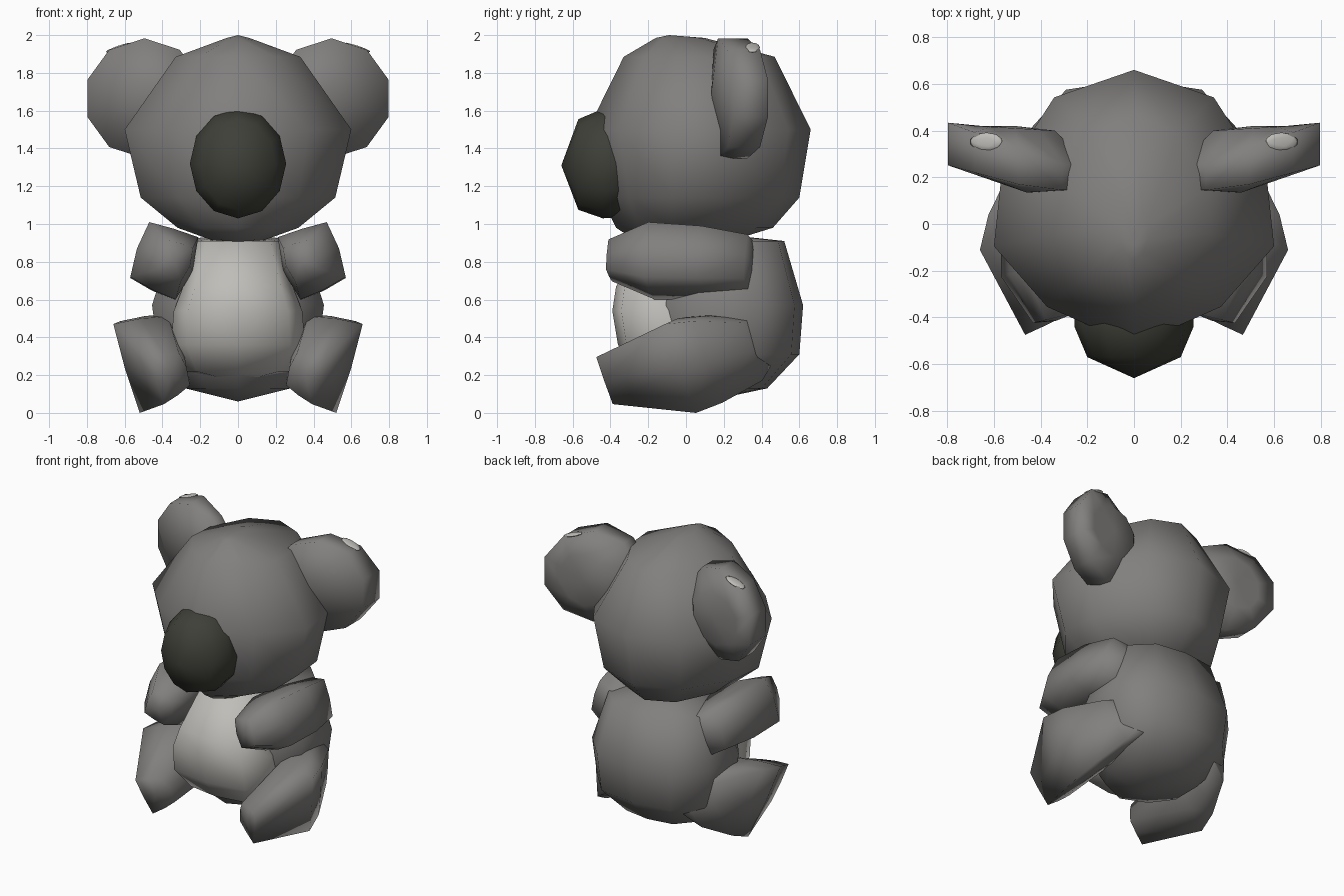
import bpy, bmesh, math
from mathutils import Matrix, Vector

if "Cube" in bpy.data.objects:
    bpy.data.objects.remove(bpy.data.objects["Cube"])


def material(name, rgb):
    m = bpy.data.materials.new(name)
    m.diffuse_color = (*rgb, 1)
    m.use_nodes = True
    m.node_tree.nodes["Principled BSDF"].inputs["Base Color"].default_value = m.diffuse_color
    return m


GREY = material("grey fur", (0.222, 0.215, 0.21))
LIGHT = material("pale fur", (0.52, 0.51, 0.48))
DARK = material("dark nose", (0.050, 0.050, 0.040))


def finish(name, bm, mat):
    bmesh.ops.recalc_face_normals(bm, faces=bm.faces)
    me = bpy.data.meshes.new(name)
    bm.to_mesh(me)
    bm.free()
    me.materials.append(mat)
    for p in me.polygons:
        p.use_smooth = True
    ob = bpy.data.objects.new(name, me)
    bpy.context.collection.objects.link(ob)
    return ob


def loft(name, rings, mat, start, end):
    """Skin equal-sized rings and close each end with a pole point."""
    bm = bmesh.new()
    vr = [[bm.verts.new(p) for p in r] for r in rings]
    n = len(vr[0])
    for a, b in zip(vr, vr[1:]):
        for i in range(n):
            j = (i + 1) % n
            bm.faces.new((a[i], a[j], b[j], b[i]))
    for ring, pole in ((vr[0], start), (vr[-1], end)):
        p = bm.verts.new(pole)
        for i in range(n):
            bm.faces.new((ring[i], ring[(i + 1) % n], p))
    return finish(name, bm, mat)


# Half outlines seen from above: (fraction of half width, fraction front to back)
ROUND = [(0, 0), (0.62, 0.14), (1, 0.36), (0.95, 0.60), (0.57, 0.90), (0, 1)]
BROAD = [(0, 0), (0.62, 0.13), (1, 0.38), (1, 0.75), (0.64, 0.95), (0, 1)]
BLUNT = [(0, 0), (0.78, 0.08), (1, 0.45), (0.8, 1), (0, 1.02)]


def slices(half, data):
    full = half + [(-x, t) for x, t in reversed(half[1:-1])]
    return [[(x * w, f + t * (b - f), z) for x, t in full] for z, w, f, b in data]


# Head: (z, half width, front y, back y)
loft("head", slices(ROUND, [
    (1.985, 0.06, -0.16, 0.10), (1.885, 0.33, -0.33, 0.47),
    (1.50, 0.60, -0.52, 0.66), (1.14, 0.515, -0.45, 0.60),
    (0.98, 0.32, -0.37, 0.46), (0.915, 0.14, -0.27, 0.25)]),
    GREY, (0, -0.09, 2.0), (0, -0.08, 0.89))

# Body
loft("body", slices(BROAD, [
    (0.91, 0.35, -0.12, 0.52), (0.57, 0.455, -0.28, 0.62),
    (0.31, 0.42, -0.25, 0.60), (0.13, 0.28, -0.14, 0.43)]),
    GREY, (0, 0.15, 0.95), (0, 0.1, 0.06))

# Pale belly
loft("belly", slices(BLUNT, [
    (0.91, 0.22, -0.20, 0.2), (0.67, 0.29, -0.37, 0.2), (0.54, 0.34, -0.39, 0.2),
    (0.36, 0.355, -0.36, 0.2), (0.22, 0.28, -0.25, 0.2)]),
    LIGHT, (0, 0, 0.92), (0, -0.05, 0.16))


# Nose
def oval(n, y, rx, rz, cz):
    return [(rx * math.sin(2 * math.pi * i / n), y, cz + rz * math.cos(2 * math.pi * i / n))
            for i in range(n)]


loft("nose", [oval(12, -0.30, 0.25, 0.28, 1.32), oval(12, -0.44, 0.255, 0.29, 1.32),
              oval(12, -0.57, 0.20, 0.24, 1.315)], DARK, (0, -0.28, 1.32), (0, -0.66, 1.31))

# Limbs: slanted section offsets, (y, centre x, centre z, scale) along the length
ARM = [(0.08, 0.20), (-0.05, 0.165), (-0.18, 0.12), (-0.15, -0.06),
       (-0.06, -0.21), (0.06, -0.16), (0.18, -0.09), (0.145, 0.06)]
ARM_PATH = [(-0.40, 0.335, 0.81, 0.54), (-0.18, 0.39, 0.81, 1),
            (0.10, 0.40, 0.80, 0.95), (0.34, 0.38, 0.785, 0.8)]
LEG = [(0.21, 0.18), (0.065, 0.21), (-0.08, 0.22), (-0.155, 0.08),
       (-0.19, -0.10), (-0.07, -0.20), (0.07, -0.29), (0.15, -0.05)]
LEG_PATH = [(-0.40, 0.355, 0.20, 0.53), (0.03, 0.45, 0.29, 1),
            (0.17, 0.43, 0.32, 0.92), (0.39, 0.36, 0.36, 0.65)]


def limb(name, section, path, s, lean_x, lean_z):
    rings = [[(s * (cx + k * dx), y - k * (lean_x * dx + lean_z * dz), cz + k * dz)
              for dx, dz in section] for y, cx, cz, k in path]
    y0, x0, z0, _ = path[0]
    y1, x1, z1, _ = path[-1]
    loft(name, rings, GREY, (s * x0, y0 - 0.015, z0), (s * (x1 - 0.1), y1 + 0.05, z1))


# Ears: ten-sided tilted discs, domed at the back
def ear_ring(s, cx, r, y, tilt, low):
    pts = []
    for i in range(10):
        a = math.radians(90 - 36 * i)
        x = r * math.cos(a)
        pts.append((s * (cx + x), max(low, y + tilt * x), 1.665 + r * math.sin(a)))
    return pts


for s, side in ((1, "right"), (-1, "left")):
    limb(f"arm_{side}", ARM, ARM_PATH, s, 0.25, 0.0)
    limb(f"leg_{side}", LEG, LEG_PATH, s, 0.5, 0.2)
    loft(f"ear_{side}", [ear_ring(s, 0.495, 0.318, 0.17, 0.27, 0.145),
                         ear_ring(s, 0.495, 0.318, 0.325, 0.36, 0.25),
                         ear_ring(s, 0.51, 0.18, 0.41, 0.06, 0.3)],
         GREY, (s * 0.46, 0.135, 1.70), (s * 0.51, 0.42, 1.665))
    # small pale tuft on the upper rim of the ear
    bm = bmesh.new()
    bmesh.ops.create_icosphere(bm, subdivisions=2, radius=1, matrix=(
        Matrix.Translation(Vector((s * 0.632, 0.352, 1.934)))
        @ Matrix.Rotation(s * math.radians(19), 4, 'Y')
        @ Matrix.Diagonal((0.075, 0.040, 0.010, 1))))
    finish(f"ear_tuft_{side}", bm, LIGHT)
